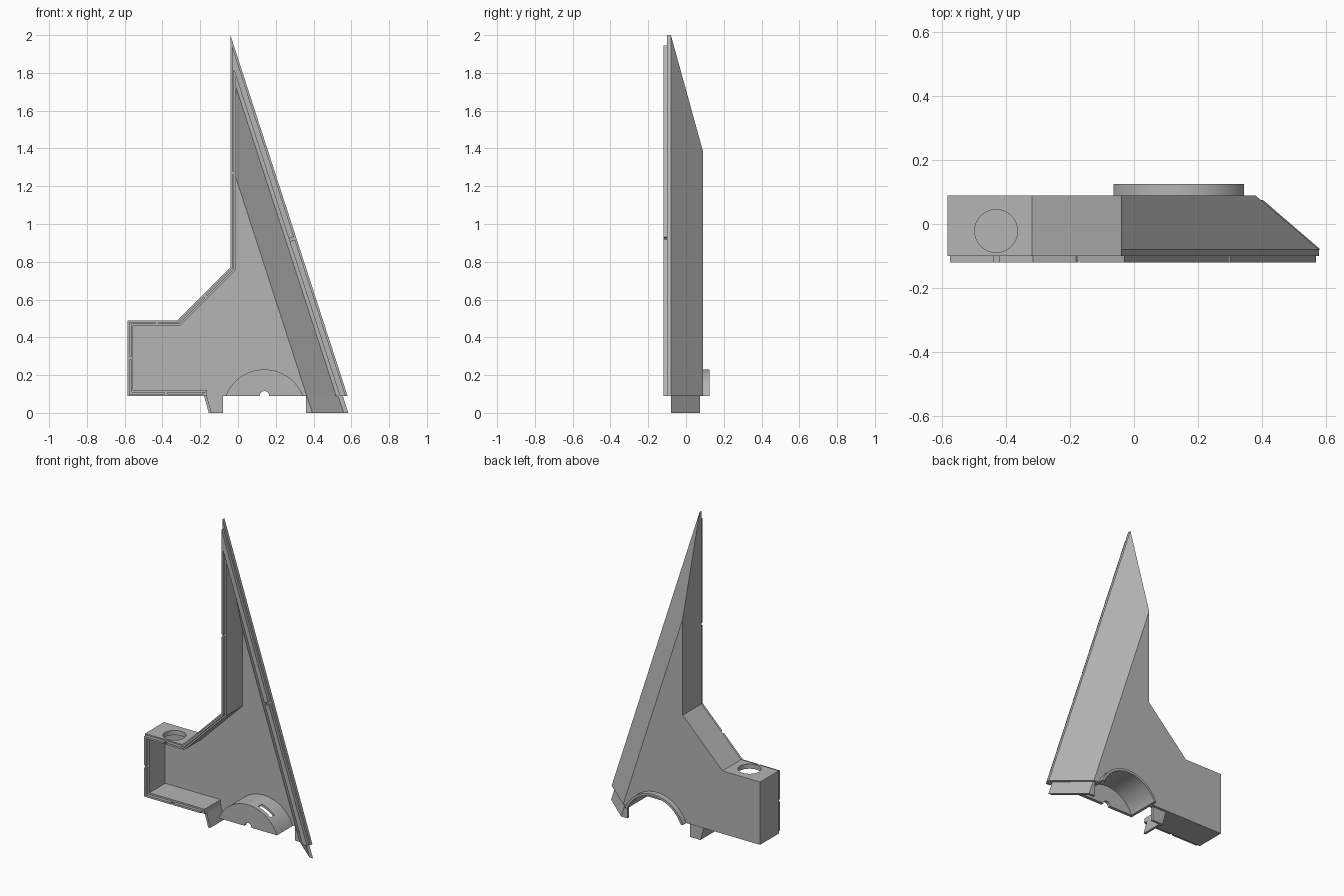
import bpy, bmesh, math
from mathutils import Matrix

if "Cube" in bpy.data.objects:
    bpy.data.objects.remove(bpy.data.objects["Cube"], do_unlink=True)

grey = bpy.data.materials.new("plain grey")
grey.use_nodes = True
grey.diffuse_color = (0.46, 0.46, 0.46, 1)
grey.node_tree.nodes["Principled BSDF"].inputs["Base Color"].default_value = (0.46, 0.46, 0.46, 1)

BASE, TOP, SLOPE = 0.09, 2.0, 0.3246
AX, AZ, R_OUT, R_IN = 0.14, 0.01, 0.22, 0.205


def edge_x(z):
    """x of the long slanted edge at height z"""
    return -0.04 + (TOP - z) * SLOPE


def finish(name, bm):
    bmesh.ops.recalc_face_normals(bm, faces=bm.faces)
    mesh = bpy.data.meshes.new(name)
    bm.to_mesh(mesh)
    bm.free()
    mesh.materials.append(grey)
    ob = bpy.data.objects.new(name, mesh)
    bpy.context.collection.objects.link(ob)
    return ob


def skin(name, bottom, top):
    """closed solid between two matching loops of 3D points"""
    bm = bmesh.new()
    a = [bm.verts.new(p) for p in bottom]
    b = [bm.verts.new(p) for p in top]
    bm.faces.new(a)
    bm.faces.new(b)
    n = len(a)
    for i in range(n):
        j = (i + 1) % n
        bm.faces.new((a[i], a[j], b[j], b[i]))
    return finish(name, bm)


def prism(name, pts, y0, y1):
    return skin(name, [(x, y0, z) for x, z in pts], [(x, y1, z) for x, z in pts])


def box(center, size, tilt=0.0):
    bm = bmesh.new()
    m = Matrix.Translation(center) @ Matrix.Rotation(tilt, 4, 'Y') @ Matrix.Diagonal((*size, 1))
    bmesh.ops.create_cube(bm, size=1, matrix=m)
    return finish("cutter", bm)


def rod(center, radius, depth, axis):
    bm = bmesh.new()
    m = Matrix.Translation(center) @ Matrix.Rotation(math.pi / 2 if axis == 'Y' else 0, 4, 'X')
    bmesh.ops.create_cone(bm, cap_ends=True, segments=64, radius1=radius,
                          radius2=radius, depth=depth, matrix=m)
    return finish("cutter", bm)


def cut(ob, cutters):
    for c in cutters:
        c.hide_render = True
        mod = ob.modifiers.new("cut", 'BOOLEAN')
        mod.operation, mod.solver, mod.object = 'DIFFERENCE', 'EXACT', c
    dg = bpy.context.evaluated_depsgraph_get()
    mesh = bpy.data.meshes.new_from_object(ob.evaluated_get(dg))
    ob.modifiers.clear()
    ob.data = mesh
    for c in cutters:
        bpy.data.objects.remove(c, do_unlink=True)


def chain(w, h, end):
    """open outline inset by w on the walls and by h on the slanted edge"""
    return [(end, BASE), (end, BASE + w), (-0.585 + w, BASE + w), (-0.585 + w, 0.49 - w),
            (-0.32 + 0.414 * w, 0.49 - w), (-0.04 + w, 0.77 - 0.414 * w),
            (-0.04 + w, TOP - (w + h) / SLOPE), (edge_x(BASE) - h, BASE)]


# Hollow body, open at the front, with a bevelled slanted side
def build_body():
    bm = bmesh.new()
    layers = [(0.03, 0.041, -0.1), (0, 0, -0.1), (0, 0, -0.08), (0, 0.2, 0.09),
              (0.03, 0.216, 0.06), (0.03, 0.06, -0.08), (0.03, 0.041, -0.08)]
    rows = []
    for w, h, y in layers:
        pts = chain(w, h, -0.165 if w else -0.19)
        if not w:
            pts = pts[1:]
        row = [bm.verts.new((x, y, z)) for x, z in pts]
        rows.append(row if w else [row[0]] + row)
    n = len(rows)
    for k in range(n):
        a, b = rows[k], rows[(k + 1) % n]
        for i in range(len(a) - 1):
            quad = list(dict.fromkeys((a[i], a[i + 1], b[i + 1], b[i])))
            if len(quad) > 2:
                bm.faces.new(quad)
    outer, inner = rows[3], rows[4]
    bm.faces.new(outer[1:])
    bm.faces.new(inner)
    bm.faces.new((outer[0], outer[-1], inner[-1], inner[0]))
    bm.faces.new([r[0] for r in rows])
    bm.faces.new([r[-1] for r in rows])
    return finish("hollow_body", bm)


body = build_body()
cut(body, [rod((AX, 0.1, AZ), R_IN + 0.005, 0.2, 'Y'),
           rod((-0.432, -0.022, 0.47), 0.067, 0.1, 'Z')])

# Thin locating lip along the front rim, with small gaps
outer = chain(0.008, 0.01, -0.185)[1:]
inner = chain(0.02, 0.041, -0.175)[1:]
lip = prism("front_lip", outer + inner[::-1], -0.12, -0.099)
gaps = [(-0.43, 0.475, 0), (-0.57, 0.29, 0), (-0.38, 0.105, 0),
        (-0.175, 0.62, math.pi / 4), (-0.025, 1.27, 0), (0.285, 0.92, math.atan(SLOPE))]
cut(lip, [box((x, -0.12, z), (0.016 if k in (0, 2) else 0.08, 0.1,
                              0.08 if k in (0, 2) else 0.016), -t if k == 5 else t)
          for k, (x, z, t) in enumerate(gaps)])


# Wheel arch: curved band open at the back, closed by a front plate
def arc(radius, steps=48):
    a0 = math.asin((BASE - AZ) / radius)
    return [(AX + radius * math.cos(a), AZ + radius * math.sin(a))
            for a in (a0 + (math.pi - 2 * a0) * i / steps for i in range(steps + 1))]


band = prism("arch_band", arc(R_OUT) + arc(R_IN)[::-1], -0.1, 0.125)
tilt = math.radians(27)
cut(band, [box((AX + R_OUT * math.sin(tilt), -0.055, AZ + R_OUT * math.cos(tilt)),
               (0.1, 0.04, 0.1), tilt)])
plate = prism("arch_front_plate", arc(R_OUT - 0.005), -0.1, -0.08)
cut(plate, [rod((AX, -0.09, BASE), 0.025, 0.1, 'Y')])
for ob in (band, plate, body):
    bpy.ops.object.select_all(action='DESELECT')
    ob.select_set(True)
    bpy.context.view_layer.objects.active = ob
    bpy.ops.object.shade_smooth_by_angle(angle=math.radians(20))


# Thin angled tabs hanging below the body on each side of the arch
def left_side_tab(z):
    e = edge_x(z)
    return [(x, y, z) for x, y in ((0.36, 0.06), (e - 0.216, 0.06), (e - 0.05, -0.08),
                                   (e - 0.025, -0.08), (e - 0.205, 0.075), (0.36, 0.075))]


def right_side_tab(z):
    e = -0.18 + (BASE - z) * 0.28
    return [(x, y, z) for x, y in ((e, -0.08), (e, 0.075), (-0.08, 0.075),
                                   (-0.08, 0.06), (e + 0.015, 0.06), (e + 0.015, -0.08))]


for name, tab in (("left_tab", left_side_tab), ("right_tab", right_side_tab)):
    skin(name, tab(0), tab(0.11))
